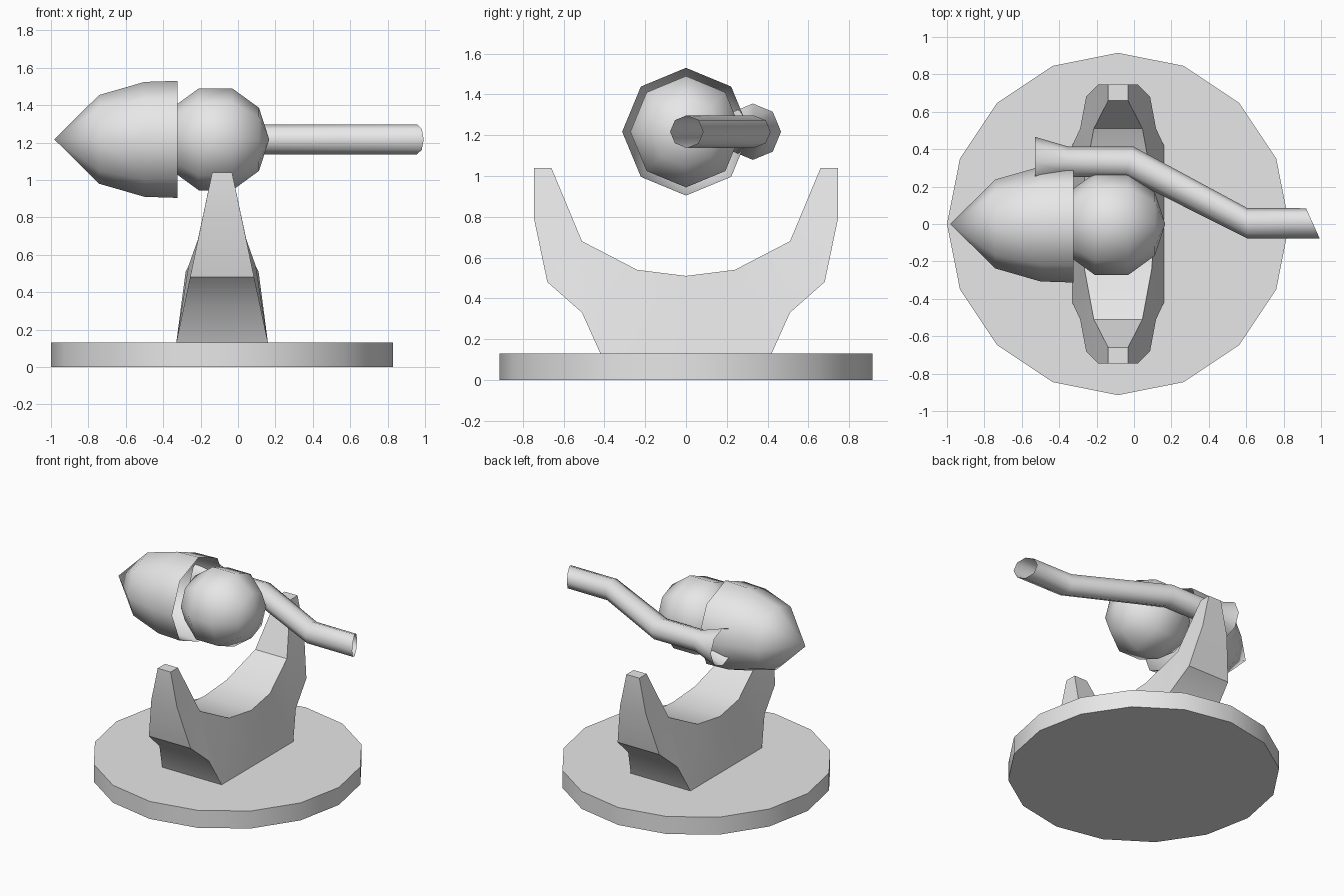
import bpy, bmesh, math

if "Cube" in bpy.data.objects:
    bpy.data.objects.remove(bpy.data.objects["Cube"])

GREY = bpy.data.materials.new("plain grey")
GREY.diffuse_color = (0.8, 0.8, 0.8, 1)
GREY.use_nodes = True
GREY.node_tree.nodes["Principled BSDF"].inputs["Base Color"].default_value = GREY.diffuse_color

CX = -0.085   # centre of the stand
AZ = 1.217    # height of the acorn axis


def make(name, verts, faces, smooth_angle):
    """Mesh object from points and faces, welded and facing outwards."""
    bm = bmesh.new()
    vs = [bm.verts.new(v) for v in verts]
    for f in faces:
        bm.faces.new([vs[i] for i in f])
    bmesh.ops.remove_doubles(bm, verts=bm.verts, dist=1e-4)
    bmesh.ops.recalc_face_normals(bm, faces=bm.faces)
    me = bpy.data.meshes.new(name)
    bm.to_mesh(me)
    bm.free()
    me.materials.append(GREY)
    ob = bpy.data.objects.new(name, me)
    bpy.context.collection.objects.link(ob)
    bpy.ops.object.select_all(action='DESELECT')
    ob.select_set(True)
    bpy.context.view_layer.objects.active = ob
    bpy.ops.object.shade_smooth_by_angle(angle=math.radians(smooth_angle))
    return ob


def loft(name, rings, angle=80):
    """Join successive rings of points with quads, ends left open."""
    n = len(rings[0])
    faces = [(k * n + i, k * n + (i + 1) % n, (k + 1) * n + (i + 1) % n, (k + 1) * n + i)
             for k in range(len(rings) - 1) for i in range(n)]
    return make(name, [p for r in rings for p in r], faces, angle)


def ring(plus, minus, r, n=8):
    """Ring through two (x, y) points at axis height, r tall above and below."""
    pts = []
    for i in range(n):
        a = 2 * math.pi * i / n
        t = (1 + math.cos(a)) / 2
        pts.append((minus[0] + (plus[0] - minus[0]) * t,
                    minus[1] + (plus[1] - minus[1]) * t,
                    AZ + r * math.sin(a)))
    return pts


# Round base slab
bpy.ops.mesh.primitive_cylinder_add(vertices=16, radius=0.915, depth=0.13,
                                    location=(CX, 0, 0.065),
                                    rotation=(0, 0, math.pi / 2))
base = bpy.context.object
base.name = "base"
base.data.materials.append(GREY)
bpy.ops.object.shade_smooth_by_angle(angle=math.radians(30))

# Cradle: half profile of (y, z, half width), narrowing towards the horns
profile = [(0, .13, .245), (.42, .13, .245), (.51, .33, .203), (.68, .48, .171),
           (.745, .79, .106), (.745, 1.04, .053), (.66, 1.04, .053),
           (.51, .68, .13), (.24, .54, .18), (0, .51, .195)]
side = [(0, 1, 8, 9), (1, 2, 7, 8), (2, 3, 4, 7), (4, 5, 6, 7)]
verts, faces = [], []
n = len(profile)
for sy in (1, -1):
    o = len(verts)
    for sx in (1, -1):
        verts += [(CX + sx * w, sy * y, z) for y, z, w in profile]
    for f in side:
        faces.append([o + i for i in f])
        faces.append([o + n + i for i in f])
    faces += [(o + i, o + i + 1, o + n + i + 1, o + n + i) for i in range(n - 1)]
make("cradle", verts, faces, 30)

# Acorn head: eight-sided pointed shell, open towards the ball
shell = [(-.982, 0), (-.743, .237), (-.5, .307), (-.323, .313)]
loft("pointed_shell", [ring((x, r), (x, -r), r) for x, r in shell])

# Ball seated in the shell, poles along x
bpy.ops.mesh.primitive_uv_sphere_add(segments=8, ring_count=5, radius=0.287,
                                     location=(-.12, 0, AZ),
                                     rotation=(0, math.pi / 2, 0))
ball = bpy.context.object
ball.name = "ball"
ball.data.materials.append(GREY)
bpy.ops.object.shade_smooth()

# Bent tube with flared mouth and slanted tip, both ends open
tube = [((-.53, .466), (-.53, .19), .138),
        ((-.355, .415), (-.355, .25), .08),
        ((-.005, .415), (-.045, .25), .08),
        ((.604, .086), (.605, -.077), .08),
        ((.92, .084), (.993, -.078), .08)]
loft("bent_tube", [ring(*t) for t in tube])
